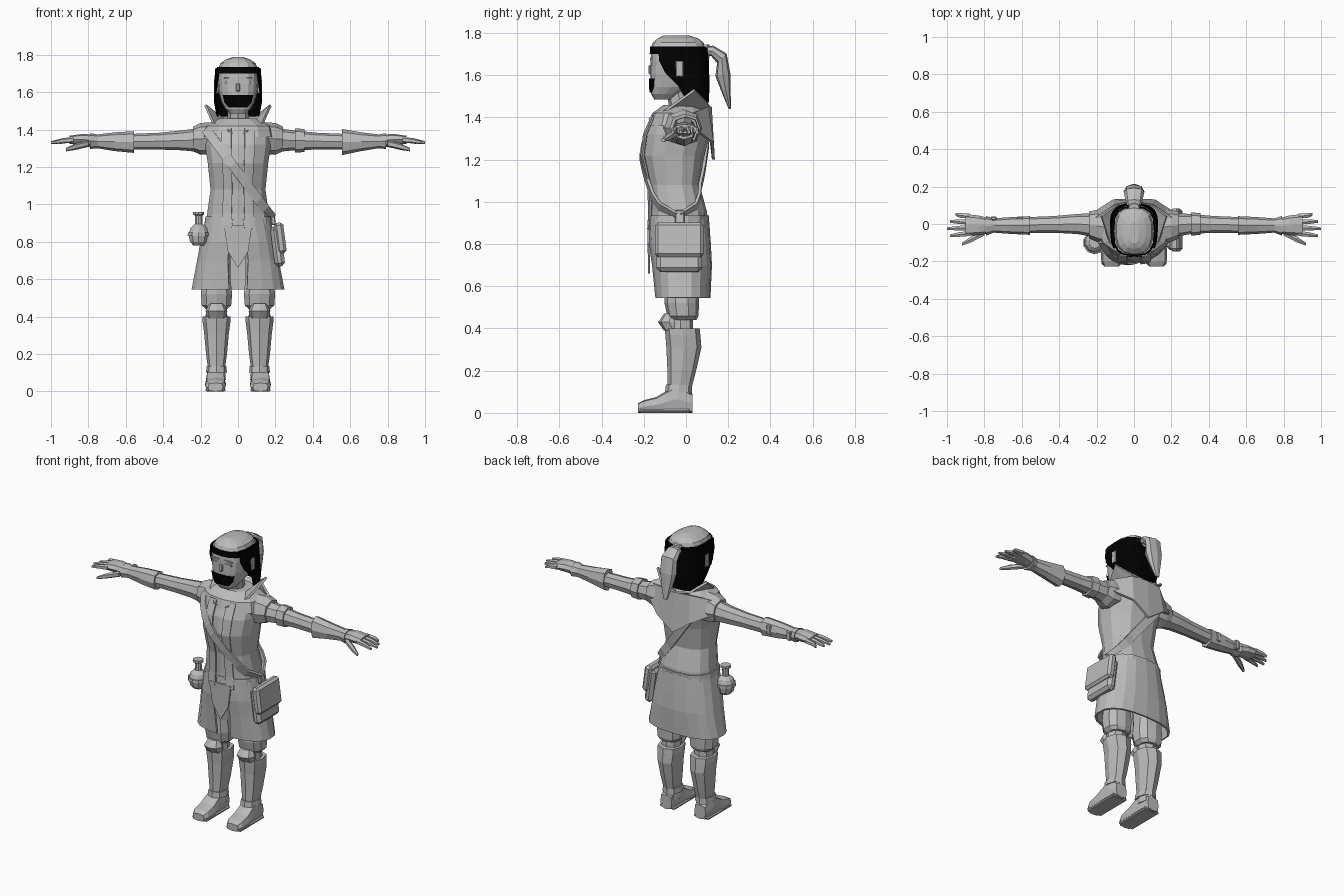
import bpy, bmesh, math
from mathutils import Vector

if "Cube" in bpy.data.objects:
    bpy.data.objects.remove(bpy.data.objects["Cube"], do_unlink=True)

TURN = 2 * math.pi
X, Y, Z = Vector((1, 0, 0)), Vector((0, 1, 0)), Vector((0, 0, 1))


def material(name, value):
    mat = bpy.data.materials.new(name)
    mat.use_nodes = True
    colour = (value, value, value, 1)
    mat.diffuse_color = colour
    mat.node_tree.nodes["Principled BSDF"].inputs["Base Color"].default_value = colour
    return mat


GREY = material("light grey", .5)
BLACK = material("black", 0)


def power(value, p):
    return math.copysign(abs(value) ** p, value)


def arc(centre, u, v, n=8, p=.85, start=0, end=TURN):
    """Rounded-square ring or arc; start zero lies on the -v side."""
    closed = end - start >= TURN - .001
    steps = n if closed else n - 1
    points = []
    for i in range(n):
        t = start + (end - start) * i / steps
        points.append(Vector(centre) + u * power(math.sin(t), p) - v * power(math.cos(t), p))
    return points


def finish(name, bm, mat, thickness=0, bevel=0):
    bmesh.ops.recalc_face_normals(bm, faces=bm.faces)
    mesh = bpy.data.meshes.new(name)
    bm.to_mesh(mesh)
    bm.free()
    mesh.materials.append(mat)
    obj = bpy.data.objects.new(name, mesh)
    bpy.context.collection.objects.link(obj)
    if thickness:
        mod = obj.modifiers.new("thickness", "SOLIDIFY")
        mod.thickness, mod.offset = thickness, 0
    if bevel:
        mod = obj.modifiers.new("bevel", "BEVEL")
        mod.width, mod.segments = bevel, 1
    return obj


def skin(name, rings, closed=True, mat=GREY, thickness=0):
    bm = bmesh.new()
    rows = [[bm.verts.new(p) for p in ring] for ring in rings]
    n = len(rows[0])
    for low, high in zip(rows, rows[1:]):
        for i in range(n if closed else n - 1):
            j = (i + 1) % n
            bm.faces.new((low[i], low[j], high[j], high[i]))
    if closed:
        bm.faces.new(rows[0])
        bm.faces.new(rows[-1])
    return finish(name, bm, mat, thickness)


def upright(name, sections, x=0, n=8, p=.85, mat=GREY):
    """Sections: height, depth centre, half width, half depth."""
    return skin(name, [arc((x, y, z), X * rx, Y * ry, n, p) for z, y, rx, ry in sections], mat=mat)


def limb(name, sections, side, n=8, p=.85):
    """Sections along x: x, y, z, half depth, half height."""
    return skin(name, [arc((side * x, y, z), Y * ry, Z * rz, n, p) for x, y, z, ry, rz in sections])


def shell(name, sections, n=8, p=.7, mat=GREY, thickness=.008):
    """Open sheet: height, depth centre, half width, half depth, start, end."""
    rings = [arc((0, y, z), X * rx, Y * ry, n, p, a, b) for z, y, rx, ry, a, b in sections]
    return skin(name, rings, False, mat, thickness)


def box(name, centre, size, tilt=0, bevel=0, mat=GREY):
    bm = bmesh.new()
    bmesh.ops.create_cube(bm, size=1)
    for v in bm.verts:
        v.co = Vector(a * b for a, b in zip(v.co, size))
    obj = finish(name, bm, mat, bevel=bevel)
    obj.location, obj.rotation_euler = centre, (0, tilt, 0)
    return obj


# Jacket, lapels and belt
JACKET = [(.87, -.035, .178, .14), (.95, -.035, .168, .135), (1.08, -.055, .15, .12),
          (1.22, -.06, .165, .147), (1.32, -.04, .18, .155), (1.41, -.03, .18, .125),
          (1.46, -.02, .09, .08)]
upright("jacket", JACKET, n=14, p=.8)
for side, label in ((1, "left"), (-1, "right")):
    strip = []
    for z, y, rx, ry in JACKET[:-1]:
        a, b = sorted((side * .13, side * .42))
        strip.append((z, y, rx + .006, ry + .006, a, b))
    shell(label + "_lapel", strip, n=4, p=.8)
upright("belt", [(.895, -.035, .182, .143), (.935, -.033, .178, .143)], n=14, p=.8)

# Diagonal strap hugging the jacket, front and back
def jacket_depth(x, z, face):
    for low, high in zip(JACKET, JACKET[1:]):
        if low[0] <= z <= high[0]:
            f = (z - low[0]) / (high[0] - low[0])
            y, rx, ry = (a + (b - a) * f for a, b in zip(low[1:], high[1:]))
            inside = max(0, 1 - min(1, abs(x) / rx) ** 2.5)
            return y + face * (ry * inside ** .4 + .008)
    return 0


for face, label in ((-1, "front"), (1, "back")):
    edges = []
    for offset in (-.018, .018):
        row = []
        for i in range(11):
            f = i / 10
            x, z = -.17 + .35 * f, 1.4 - .47 * f
            row.append(Vector((x + offset, jacket_depth(x, z, face), z + offset)))
        edges.append(row)
    skin(label + "_strap", edges, False, thickness=.014)

# Split skirt with pointed centre flap
shell("skirt", [(z, y, rx, ry, g, TURN - g) for z, y, rx, ry, g in (
    (.92, -.035, .17, .138, .1), (.8, -.03, .195, .142, .16),
    (.7, -.02, .213, .137, .18), (.545, -.015, .243, .125, .13))], n=19, p=.8, thickness=.012)
skin("skirt_flap", [[Vector((x, -.178, .89)) for x in (-.075, 0, .075)],
                    [Vector((x, -.175, z)) for x, z in ((-.055, .75), (0, .66), (.055, .75))]],
     False, thickness=.01)

# Shoulder mantle, standing collar and draped hood
upright("mantle", [(1.36, -.035, .2, .145), (1.42, -.03, .185, .13), (1.46, -.02, .1, .085)], n=12)
collar = (((.01, -.16, 1.36), (.05, -.175, 1.39)), ((.07, -.1, 1.42), (.13, -.1, 1.43)),
          ((.08, .01, 1.43), (.175, .04, 1.53)), ((.06, .06, 1.44), (.1, .1, 1.47)),
          ((0, .08, 1.43), (0, .115, 1.45)))
drape = (((.2, .03, 1.42), (.21, .06, 1.33)), ((.1, .1, 1.45), (.11, .125, 1.28)),
         ((0, .115, 1.45), (0, .13, 1.2)))
for name, stations in (("collar", collar), ("hood_drape", drape)):
    rows = []
    for level in (0, 1):
        half = [Vector(s[level]) for s in stations]
        rows.append(half + [Vector((-v.x, v.y, v.z)) for v in reversed(half[:-1])])
    skin(name, rows, False, thickness=.014)

# Neck and head
upright("neck", [(1.36, -.02, .066, .06), (1.45, -.025, .055, .055), (1.53, -.04, .055, .055)])
HEAD = [(1.485, -.105, .045, .045), (1.51, -.1, .068, .065), (1.545, -.07, .088, .098),
        (1.6, -.045, .104, .124), (1.67, -.04, .11, .128), (1.735, -.038, .106, .126)]
upright("head", HEAD, n=16, p=.7)
box("nose", (0, -.17, 1.625), (.022, .014, .045), bevel=.005)
shell("mouth_cover", [(z, y, rx + .006, ry + .006, -g, g) for (z, y, rx, ry), g in (
    ((1.518, -.095, .072, .07), .55), ((1.545, -.07, .088, .098), .75),
    ((1.585, -.052, .1, .117), .75))], n=9, mat=BLACK, thickness=.003)

# Hair, headband, cap and ponytail
upright("headband", [(1.7, -.038, .115, .134), (1.735, -.037, .113, .133)], n=16, p=.7, mat=BLACK)
shell("hair", [(z, y, rx, ry, g, TURN - g) for z, y, rx, ry, g in (
    (1.73, -.036, .117, .137, .95), (1.67, -.036, .122, .14, 1), (1.61, -.03, .123, .136, 1.2),
    (1.55, -.005, .125, .112, 1.4), (1.47, .035, .11, .07, 1.3))], n=15, mat=BLACK)
upright("cap", [(1.728, -.037, .107, .13), (1.755, -.037, .096, .12),
                (1.775, -.038, .064, .095), (1.788, -.045, .025, .06)], n=14, p=.8)
upright("hair_tie", [(1.67, .075, .03, .03), (1.71, .08, .04, .04), (1.745, .075, .03, .035)])
tail = []
for y, z, ny, nz, wide, thick in ((.06, 1.715, 0, 1, .03, .02), (.125, 1.715, .2, 1, .045, .025),
                                  (.17, 1.68, .7, .7, .055, .032), (.175, 1.6, 1, .1, .055, .036),
                                  (.188, 1.53, 1, 0, .04, .023), (.208, 1.44, 1, 0, .015, .006)):
    tail.append(arc((0, y, z), X * wide, Vector((0, ny, nz)) * thick))
skin("ponytail", tail)

for side, label in ((1, "left_"), (-1, "right_")):
    box(label + "ear", (side * .117, -.03, 1.63), (.024, .045, .085), bevel=.008)
    box(label + "eye", (side * .047, -.165, 1.652), (.045, .006, .01))
    box(label + "brow", (side * .047, -.165, 1.675), (.055, .01, .008))

    # Arm, shoulder cap and gauntlet
    limb(label + "shoulder_cap", [(.13, -.02, 1.355, .1, .085), (.2, -.01, 1.35, .085, .085),
                                  (.24, -.005, 1.35, .072, .066)], side)
    limb(label + "arm", [(.16, -.01, 1.345, .07, .07), (.3, 0, 1.342, .054, .053),
                         (.42, -.002, 1.338, .045, .045), (.56, -.005, 1.335, .042, .042),
                         (.8, -.008, 1.337, .034, .03)], side)
    flare = .07 if side > 0 else .058
    limb(label + "gauntlet", [(.555, -.008, 1.333, .05, flare), (.66, -.008, 1.335, .045, .05),
                              (.75, -.008, 1.337, .038, .037), (.79, -.01, 1.338, .052, .042)], side)

    # Hand with fanned fingers and thumb
    limb(label + "palm", [(.77, -.01, 1.34, .04, .032), (.83, -.007, 1.347, .052, .03),
                          (.9, -.005, 1.345, .058, .022)], side)
    for i, finger in enumerate(("little", "ring", "middle", "index")):
        y, tip = .042 - i * .031, (.955, .985, 1, .985)[i]
        limb(label + finger + "_finger", [(.88, y, 1.345, .015, .016), (.935, y * 1.1, 1.34, .014, .014),
                                          (tip, y * 1.25, 1.33, .008, .008)], side, n=6)
    limb(label + "thumb", [(.8, -.045, 1.325, .018, .018), (.87, -.082, 1.308, .018, .017),
                           (.92, -.108, 1.292, .009, .009)], side, n=6)

    # Gathered trouser leg, knee and tall boot
    leg = side * .115
    upright(label + "trouser", [(.8, -.025, .08, .09), (.6, -.02, .078, .08), (.52, -.02, .087, .082),
                                (.46, -.015, .082, .074), (.44, -.01, .06, .06)], leg, n=10)
    upright(label + "knee", [(.46, -.025, .055, .058), (.36, -.025, .06, .06)], leg)
    upright(label + "knee_guard", [(.47, -.07, .04, .035), (.43, -.08, .058, .052),
                                   (.39, -.06, .05, .045)], leg)
    upright(label + "boot", [(.4, -.018, .074, .083), (.37, -.015, .074, .083), (.31, -.01, .066, .083),
                             (.2, -.02, .056, .068), (.12, -.03, .045, .057), (.06, -.03, .05, .06)], leg)
    foot = []
    for y, top, wide in ((.03, .09, .04), (-.04, .13, .05), (-.1, .1, .053),
                         (-.14, .075, .056), (-.2, .06, .055), (-.228, .045, .04)):
        foot.append(arc((side * .12, y, top / 2), X * wide, Z * top / 2, n=8, p=.5))
    skin(label + "foot", foot)
    box(label + "sole", (side * .12, -.1, .009), (.106, .24, .018), bevel=.006)
    upright(label + "ankle_strap", [(.1, -.035, .056, .064), (.135, -.033, .052, .062)], leg)

# Arm straps
limb("left_arm_band", [(.305, 0, 1.342, .062, .064), (.355, 0, 1.341, .058, .062)], 1)
for x in (.61, .75):
    box("right_bracer_strap", (-x, .03, 1.34), (.03, .022, .06), bevel=.005)

# Satchel with flap and clasp on the left hip
TILT = -.13
box("satchel", (.212, -.032, .775), (.055, .215, .215), TILT, .018)
box("satchel_flap", (.226, -.032, .82), (.05, .228, .165), TILT, .014)
box("satchel_clasp", (.25, -.025, .77), (.014, .034, .034), TILT, .004)
box("satchel_loop", (.187, -.03, .925), (.022, .045, .07), TILT, .004)

# Round flask on the right hip
flask = [(.78, .03), (.8, .049), (.84, .058), (.875, .045), (.895, .022), (.94, .02),
         (.945, .031), (.96, .031)]
upright("flask", [(z, -.1, r, r) for z, r in flask], -.21, n=10, p=1)
upright("flask_cord", [(.832, -.1, .062, .062), (.85, -.1, .061, .061)], -.21, n=10, p=1)
